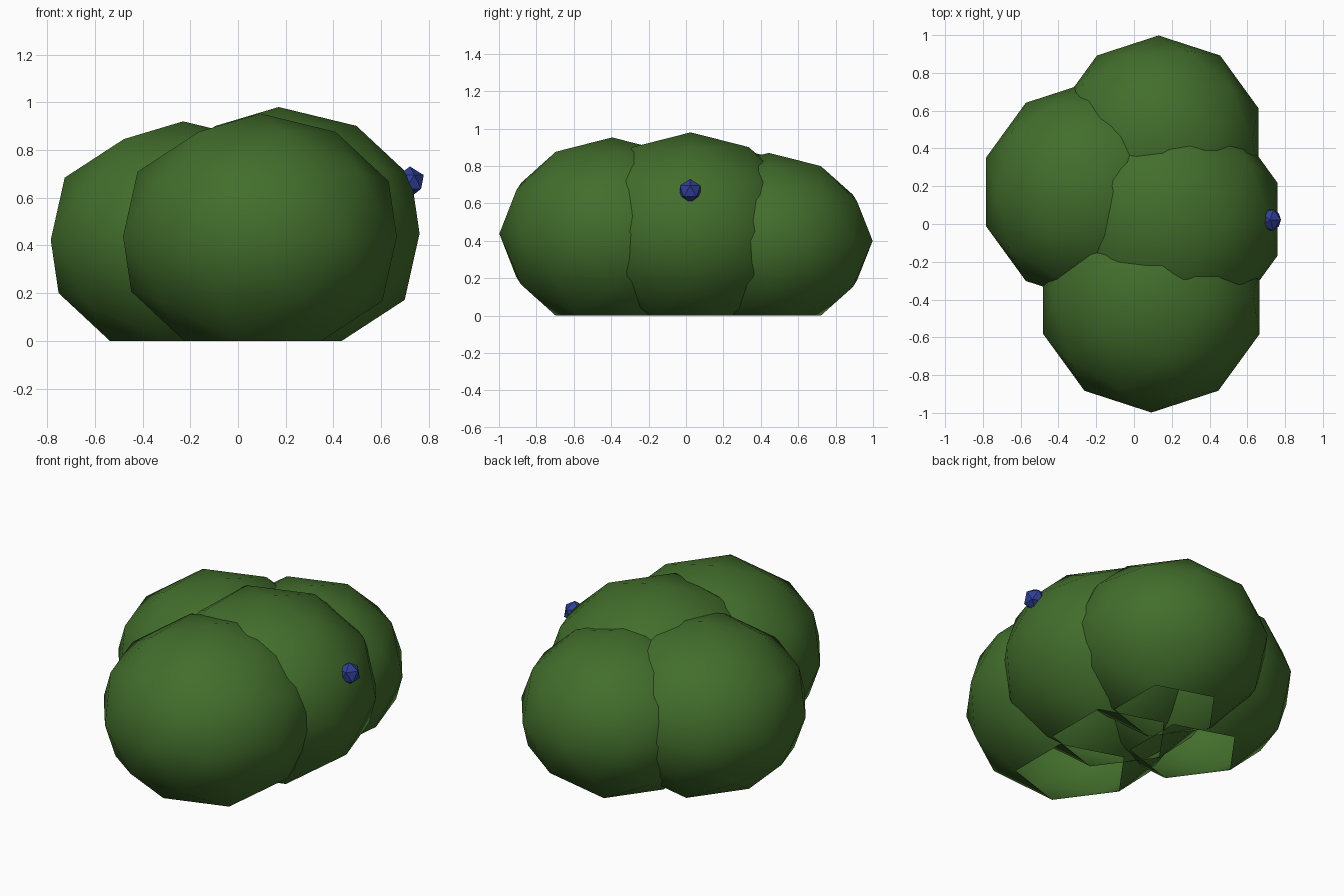
import bpy, bmesh

if "Cube" in bpy.data.objects:
    bpy.data.objects.remove(bpy.data.objects["Cube"])


def material(name, rgb):
    mat = bpy.data.materials.new(name)
    mat.diffuse_color = (*rgb, 1)
    mat.use_nodes = True
    mat.node_tree.nodes["Principled BSDF"].inputs["Base Color"].default_value = mat.diffuse_color
    return mat


def ball(name, center, scale, subdivisions, mat, smooth, open_bottom=False):
    bm = bmesh.new()
    bmesh.ops.create_icosphere(bm, subdivisions=subdivisions, radius=1)
    if open_bottom:
        # remove the lowest point so the clump stands on an open pentagon
        pole = min(bm.verts, key=lambda v: v.co.z)
        bmesh.ops.delete(bm, geom=[pole], context='VERTS')
    for v in bm.verts:
        v.co = [c + s * p for c, s, p in zip(center, scale, v.co)]
    for f in bm.faces:
        f.smooth = smooth
    mesh = bpy.data.meshes.new(name)
    bm.to_mesh(mesh)
    bm.free()
    mesh.materials.append(mat)
    obj = bpy.data.objects.new(name, mesh)
    bpy.context.collection.objects.link(obj)
    return obj


leaf_green = material("leaf_green", (0.055, 0.155, 0.025))
berry_blue = material("berry_blue", (0.03, 0.05, 0.3))

# Leaf clumps: name, x, y, radius, height of top
clumps = [
    ("back_clump", 0.13, 0.443, 0.555, 0.87),
    ("front_clump", 0.092, -0.395, 0.603, 0.953),
    ("right_clump", 0.17, 0.025, 0.621, 0.98),
    ("left_clump", -0.23, 0.17, 0.583, 0.92),
]
RING = 0.85065  # depth of the lowest ring on a unit ball
for name, x, y, r, top in clumps:
    rz = top / (1 + RING)
    ball(name, (x, y, RING * rz), (r, r, rz), 2, leaf_green, True, True)

# Berry on the right side
ball("berry", (0.72, 0.022, 0.666), (0.065,) * 3, 1, berry_blue, False)
